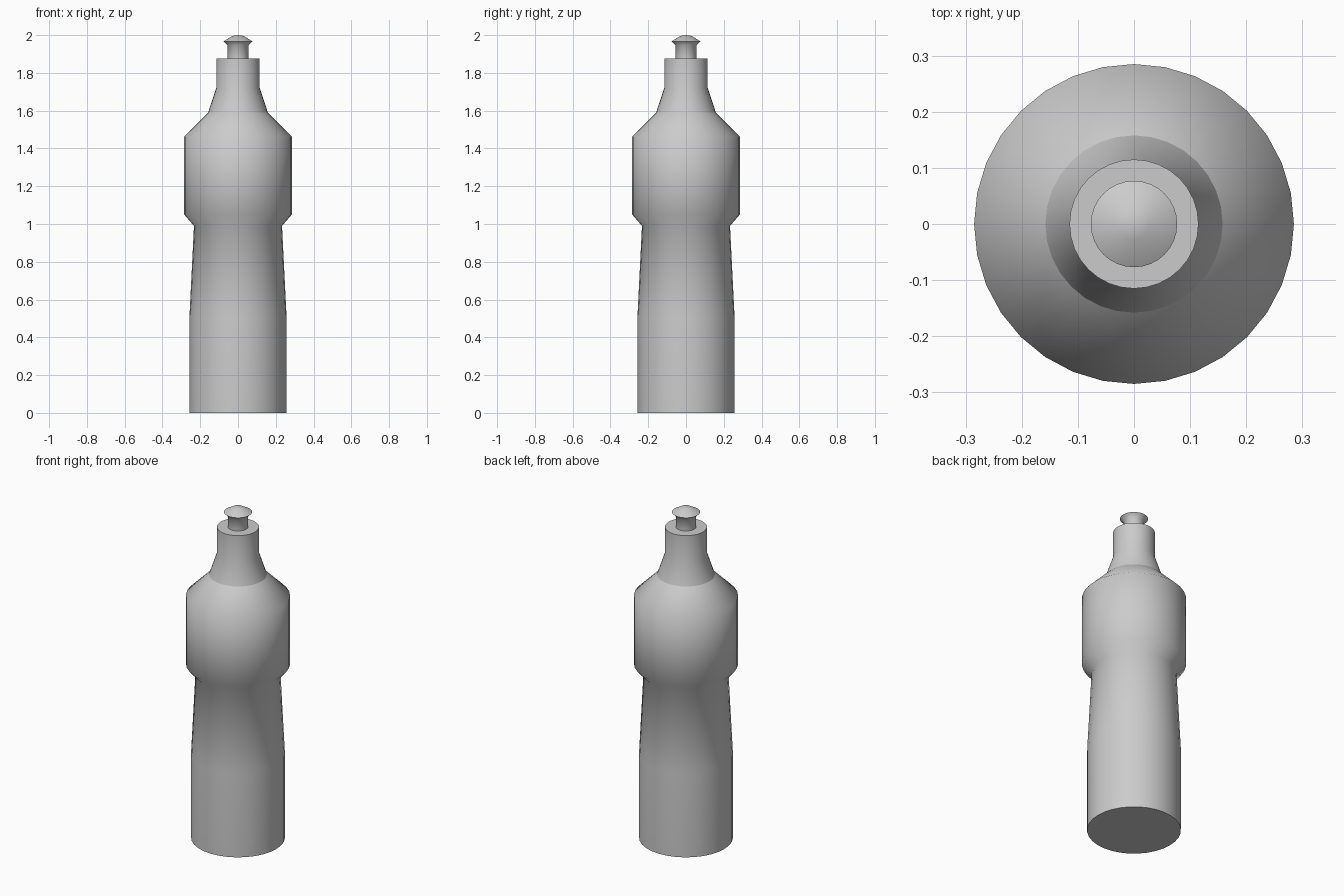
import bpy, bmesh, math

if "Cube" in bpy.data.objects:
    bpy.data.objects.remove(bpy.data.objects["Cube"])

SIDES = 32


def lathe(name, profile, smooth_angle):
    """Revolve (radius, z) points around z; a radius of 0 closes to a pole."""
    bm = bmesh.new()
    rings = []
    for r, z in profile:
        if r == 0:
            rings.append([bm.verts.new((0, 0, z))] * SIDES)
        else:
            rings.append([bm.verts.new((r * math.cos(2 * math.pi * i / SIDES),
                                        r * math.sin(2 * math.pi * i / SIDES), z))
                          for i in range(SIDES)])
    for low, high in zip(rings, rings[1:]):
        for i in range(SIDES):
            j = (i + 1) % SIDES
            corners = dict.fromkeys((low[i], low[j], high[j], high[i]))
            bm.faces.new(list(corners))
    mesh = bpy.data.meshes.new(name)
    bm.to_mesh(mesh)
    bm.free()
    obj = bpy.data.objects.new(name, mesh)
    bpy.context.collection.objects.link(obj)
    bpy.ops.object.select_all(action='DESELECT')
    obj.select_set(True)
    bpy.context.view_layer.objects.active = obj
    bpy.ops.object.shade_smooth_by_angle(angle=math.radians(smooth_angle))
    return obj


# Bottle body: flat base, tapered grip, wide upper barrel and shoulder
lathe("bottle_body", [(0, 0), (0.257, 0), (0.257, 0.51), (0.233, 0.99),
                      (0.285, 1.05), (0.285, 1.464), (0.158, 1.59)], 60)

# Screw cap: flared skirt, straight collar and flat top
lathe("cap", [(0.158, 1.59), (0.115, 1.72), (0.115, 1.877), (0.055, 1.877)], 60)

# Push-pull nozzle: stem, flared lip and domed tip
lathe("nozzle", [(0.055, 1.877), (0.055, 1.946), (0.077, 1.967),
                 (0.028, 1.996), (0, 2.0)], 60)
